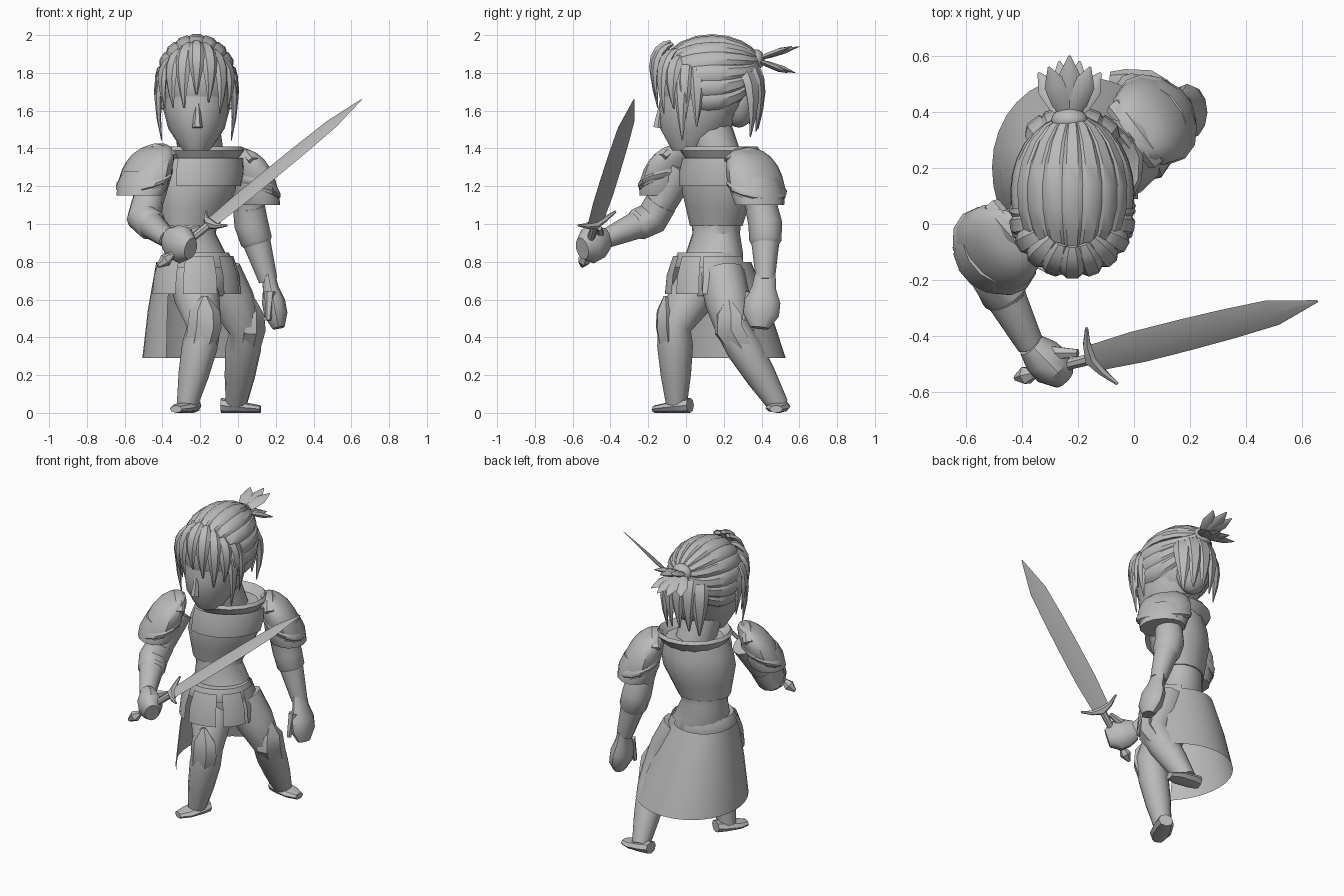
import bpy, bmesh, math
from mathutils import Vector, Matrix

if "Cube" in bpy.data.objects:
    bpy.data.objects.remove(bpy.data.objects["Cube"])

grey = bpy.data.materials.new("plain_grey")
grey.use_nodes = True
grey.diffuse_color = (.5, .5, .5, 1)
grey.node_tree.nodes["Principled BSDF"].inputs["Base Color"].default_value = grey.diffuse_color


def at(*coords):
    return Vector(coords)


parts = []
RIGHTWARD, DEPTH, UP = Matrix.Identity(3)
ACROSS = at(.82, .57, 0).normalized()    # body's left, turned from the head
BACK = UP.cross(ACROSS)


def finish(name, bm):
    bmesh.ops.recalc_face_normals(bm, faces=bm.faces)
    mesh = bpy.data.meshes.new(name)
    bm.to_mesh(mesh)
    bm.free()
    mesh.materials.append(grey)
    obj = bpy.data.objects.new(name, mesh)
    bpy.context.collection.objects.link(obj)
    parts.append(obj)


def spread(start, end, widths, flat=1):
    """Evenly spaced sections (centre, half width, half depth) from start to end."""
    last = len(widths) - 1
    return [(start.lerp(end, i / last), w, w * flat) for i, w in enumerate(widths)]


def tube(name, rows, side=RIGHTWARD, sides=12, axis=None):
    """Closed loft through sections, with side as the width direction."""
    bm = bmesh.new()
    rings = []
    for i, (centre, width, depth) in enumerate(rows):
        along = axis or rows[min(i + 1, len(rows) - 1)][0] - rows[max(i - 1, 0)][0]
        along = along.normalized()
        wide = (side - along * side.dot(along)).normalized()
        deep = along.cross(wide)
        turns = [math.tau * k / sides for k in range(sides)]
        rings.append([bm.verts.new(centre + wide * width * math.cos(t) + deep * depth * math.sin(t)) for t in turns])
    for a, b in zip(rings, rings[1:]):
        for k in range(sides):
            bm.faces.new((a[k], a[k - 1], b[k - 1], b[k]))
    bm.faces.new(rings[0])
    bm.faces.new(rings[-1])
    finish(name, bm)


def sheet(name, start, end, rows, steps):
    """Curved plate round the body: 0 is left, 90 back, 180 right, -90 front."""
    bm = bmesh.new()
    grid = []
    for centre, width, depth in rows:
        turns = [math.radians(start + (end - start) * k / steps) for k in range(steps + 1)]
        grid.append([bm.verts.new(centre + ACROSS * width * math.cos(t) + BACK * depth * math.sin(t)) for t in turns])
    for a, b in zip(grid, grid[1:]):
        for k in range(steps):
            bm.faces.new((a[k], a[k + 1], b[k + 1], b[k]))
    bmesh.ops.solidify(bm, geom=bm.faces[:], thickness=.015)
    finish(name, bm)


def ball(name, centre, size):
    bm = bmesh.new()
    place = Matrix.Translation(centre) @ Matrix.Diagonal((*size, 1))
    bmesh.ops.create_uvsphere(bm, u_segments=20, v_segments=12, radius=1, matrix=place)
    finish(name, bm)


# Landmarks of the body
crotch, hips, waist = at(-.17, .13, .62), at(-.22, .12, .8), at(-.25, .16, .95)
chest, collar = at(-.2, .16, 1.2), at(-.19, .18, 1.39)
chin, skull = at(-.22, .02, 1.39), at(-.22, .11, 1.74)
base = collar - UP * .06

# Torso, armour and collar
torso = spread(crotch, waist, (.11, .18, .17, .14), .85) + spread(waist + UP * .08, base, (.16, .2, .21, .2), .75)
tube("torso", torso, ACROSS, 16, UP)
tube("breastplate", spread(waist + UP * .04, collar - UP * .03, (.16, .19, .22, .22, .2), .8), ACROSS, 14, UP)
sheet("chest_band", -155, -25, spread(chest, collar - UP * .04, (.23, .24, .23), .8), 8)
sheet("collar", 0, 360, spread(base, collar, (.19, .235), .86) + spread(collar + UP * .02, base, (.22, .15), .86), 16)
tube("neck", spread(base, skull - UP * .2, (.12, .12)))

# Belt, back skirt and hip plates
tube("belt", spread(hips - UP * .03, hips + UP * .05, (.2, .2, .18), .87), ACROSS, 18, UP)
sheet("back_skirt", 10, 190, spread(hips, at(-.14, .14, .29), (.2, .28, .345), 1.18), 18)
for name, start, end in (("left_hip", -45, 30), ("front_left", -85, -50), ("front_right", -140, -95), ("right_hip", -200, -150)):
    sheet(name + "_plate", start, end, spread(hips + UP * .03, hips - UP * .17, (.2, .235, .245), .92), 5)


# Legs, knee guards and boots
def leg(name, hip, knee, ankle, toe):
    calf = knee.lerp(ankle, .25)
    tube(name + "_leg", spread(hip, knee, (.12, .12, .09)) + spread(calf, ankle, (.095, .08, .055)))
    facing = (toe - BACK).normalized()
    front = knee + facing * .05
    guard = spread(front + UP * .16, front, (.015, .08, .09), .6)
    guard += spread(calf + facing * .04, knee.lerp(ankle, .5) + facing * .03, (.08, .05), .6)
    tube(name + "_knee_guard", guard, UP.cross(facing), 6)
    heel = at(ankle.x, ankle.y, 0) - toe * .08
    boot = []
    for f, width in ((0, .045), (.25, .06), (.7, .065), (1, .035)):
        half = .04 - .02 * f
        boot.append((heel + toe * .21 * f + UP * half, width, half))
    tube(name + "_boot", boot, UP.cross(toe), 8, toe)


leg("right", at(-.25, .1, .74), at(-.18, -.06, .46), at(-.27, -.05, .04), at(-.45, -.9, 0).normalized())
leg("left", at(-.1, .19, .74), at(.04, .25, .44), at(-.01, .49, .04), at(1, -.1, 0).normalized())


# Shoulder guards: a tilted outer shell over a level inner one
def pauldron(name, top, low, out):
    along = UP.cross(out)
    tilt = UP + out * .35
    rim = top.lerp(low, .8)
    dome, rib = [], []
    for k in range(7):
        turn = math.pi / 2 * k / 6
        width = .168 * math.sin(turn + .3)
        dome.append((top.lerp(rim, 1 - math.cos(turn)), width, width * .78))
    for k in range(-2, 3):
        turn = k / 2
        rib.append((top - out * .03 + along * .15 * math.sin(turn) + UP * .12 * (math.cos(turn) - 1), .035, .02))
    tube(name, dome, along, 14, tilt)
    tube(name + "_rim", spread(top.lerp(rim, .75), rim, (.165, .175, .17, .15), .8), along, 14, tilt)
    tube(name + "_under_shell", spread(top.lerp(low, .5), low, (.14, .155, .14), .8), along, 14, UP)
    tube(name + "_rib", rib, out, 6)


pauldron("right_pauldron", at(-.45, -.05, 1.41), at(-.52, -.12, 1.15), at(-.75, -.65, 0).normalized())
pauldron("left_pauldron", at(.03, .34, 1.39), at(.1, .39, 1.1), at(.8, .6, 0))


# Arms and elbow guards
def arm(name, shoulder, elbow, wrist):
    below = elbow.lerp(wrist, .3)
    tube(name + "_arm", spread(shoulder, elbow, (.09, .085, .08)) + spread(below, wrist, (.075, .05)))
    guard = spread(elbow.lerp(shoulder, .3), elbow, (.085, .09)) + spread(below, below.lerp(wrist, .1), (.085, .07))
    tube(name + "_elbow_guard", guard)


right_wrist, left_wrist = at(-.37, -.43, .92), at(.16, .42, .7)
arm("right", at(-.43, -.02, 1.3), at(-.5, -.18, 1.03), right_wrist)
arm("left", at(.03, .35, 1.3), at(.07, .42, 1), left_wrist)
tube("right_hand", spread(right_wrist, at(-.25, -.55, .87), (.065, .095, .1, .06), .75), UP)
tube("right_thumb", spread(at(-.31, -.46, .94), at(-.2, -.46, .98), (.03, .015)), UP, 6)
tube("left_hand", spread(left_wrist + UP * .03, at(.215, .39, .45), (.055, .065, .095, .095, .05), .65), DEPTH)
tube("left_thumb", spread(at(.17, .34, .64), at(.16, .31, .49), (.03, .015)), sides=6)

# Sword
hilt, tip = at(-.15, -.48, 1), at(.655, -.275, 1.66)
run = (tip - hilt).normalized()
edge = at(-.46, .83, .31).normalized()
tube("sword_blade", spread(hilt, tip, (.052, .063, .063, .06, .052, .004), .2), edge, 4)
tube("sword_grip", spread(hilt - run * .28, hilt, (.018, .022)), edge, 8)
tube("sword_pommel", spread(hilt - run * .36, hilt - run * .26, (.01, .035, .015)), edge, 6)
crossguard = []
for k in range(-2, 3):
    size = .03 / (1 + k * k)
    crossguard.append((hilt + edge * .06 * k + run * .012 * k * k, size, size))
tube("sword_guard", crossguard, run, 6)

# Head and nose
tube("head", spread(chin, skull, (.075, .15, .18, .185), 1.25), sides=20, axis=UP)
tube("nose", spread(at(-.215, -.13, 1.64), at(-.215, -.15, 1.51), (.012, .02, .027)), sides=6)

# Swept hair, strands running back to the knot
ball("hair_cap", skull, (.2, .255, .235))
for i in range(-6, 7):
    roll = math.radians(19 * i)
    first = 42 if abs(i) < 4 else 78
    strand = []
    for k in range(8):
        f = k / 7
        a = math.radians(first + (168 - first) * f)
        out = RIGHTWARD * math.sin(roll) * .205 + UP * math.cos(roll) * .243
        centre = skull + out * math.sin(a) - DEPTH * .265 * math.cos(a) + UP * .1 * f ** 3
        strand.append((centre, .01 + .035 * math.sin(a), .018))
    tube("swept_strand", strand, at(math.cos(roll), 0, -math.sin(roll)), 6)


# Hanging locks that arch outward, then taper to a point
def lock(name, centre, degrees, drop, broad=.045):
    a = math.radians(degrees)
    out = at(math.sin(a), -math.cos(a), 0)
    root = centre - UP * .1 * out.x ** 2
    rows = []
    for k in range(7):
        f = k / 6
        width = broad * math.sin(.5 + 2.55 * f)
        reach = .11 + .1 * math.sin(2.2 * f)
        rows.append((root + out * reach - UP * drop * (.15 * f + .85 * f * f), width, width / 2))
    tube(name, rows, UP.cross(out), 6)


crown = at(skull.x, .03, 1.965)
for i in range(-4, 5):
    lock("fringe_lock", crown, 20 * i, .28 + .03 * (i % 3))
for turn in (-1, 1):
    lock("side_lock", crown, 75 * turn, .43)
    lock("rear_side_lock", crown, 98 * turn, .35)

# Back hair, knot and fanned tips
ball("back_hair", at(skull.x, .28, 1.68), (.12, .1, .17))
for i in range(-2, 3):
    lock("back_lock", at(skull.x, .19, 1.88), 180 + 19 * i, .38, .06)
knot = at(-.23, .37, 1.87)
ball("hair_knot", knot, (.065, .045, .055))
for k in range(-3, 4):
    end = knot + at(.037 * k, .23 - .02 * abs(k), .07 * (-1) ** k)
    tube("knot_tip", spread(knot, end, (.015, .04, .042, .004), .4), sides=6)

# Smooth shading with crisp edges
bpy.ops.object.select_all(action="DESELECT")
for obj in parts:
    obj.select_set(True)
bpy.context.view_layer.objects.active = parts[0]
bpy.ops.object.shade_smooth_by_angle(angle=math.radians(35))
